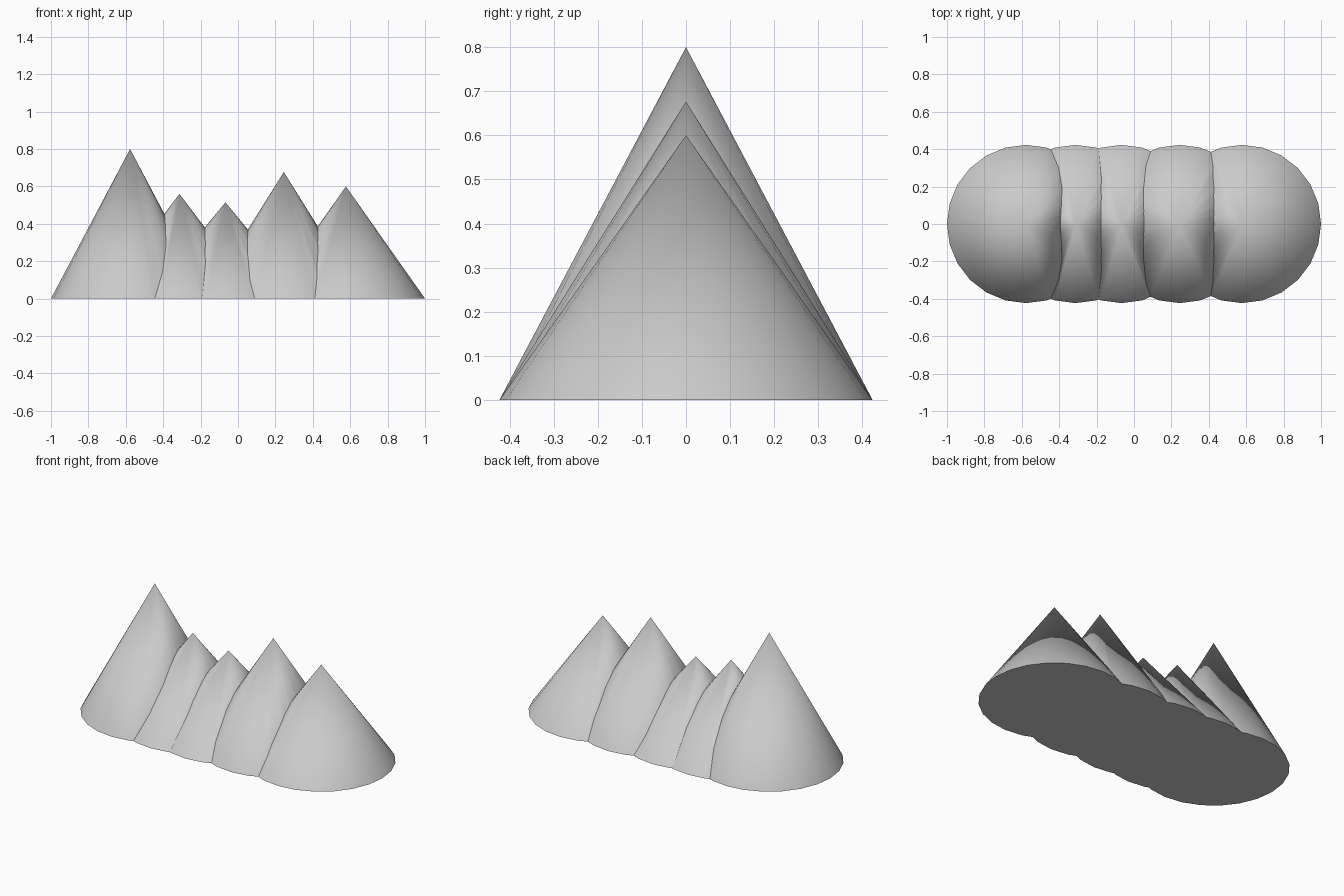
import bpy
import math

if "Cube" in bpy.data.objects:
    bpy.data.objects.remove(bpy.data.objects["Cube"])

RADIUS = 0.423
SIDES = 24

# Peaks along the ridge: (x position, height)
PEAKS = [(-0.577, 0.80), (-0.313, 0.56), (-0.067, 0.515), (0.245, 0.677), (0.577, 0.60)]


def make_peak(x, height):
    """One conical peak standing on the ground."""
    bpy.ops.mesh.primitive_cone_add(vertices=SIDES, radius1=RADIUS, radius2=0,
                                    depth=height, location=(x, 0, height / 2))
    return bpy.context.object


peaks = [make_peak(x, h) for x, h in PEAKS]

# Merge all peaks into one solid ridge
ridge = peaks[0]
ridge.name = "mountain_ridge"
bpy.context.view_layer.objects.active = ridge
for peak in peaks[1:]:
    union = ridge.modifiers.new("merge_peak", 'BOOLEAN')
    union.operation = 'UNION'
    union.solver = 'EXACT'
    union.object = peak
    bpy.ops.object.modifier_apply(modifier=union.name)
    bpy.data.objects.remove(peak)

# Smooth slopes, crisp valleys and base edge
bpy.ops.object.select_all(action='DESELECT')
ridge.select_set(True)
bpy.context.view_layer.objects.active = ridge
bpy.ops.object.shade_smooth_by_angle(angle=math.radians(30))
